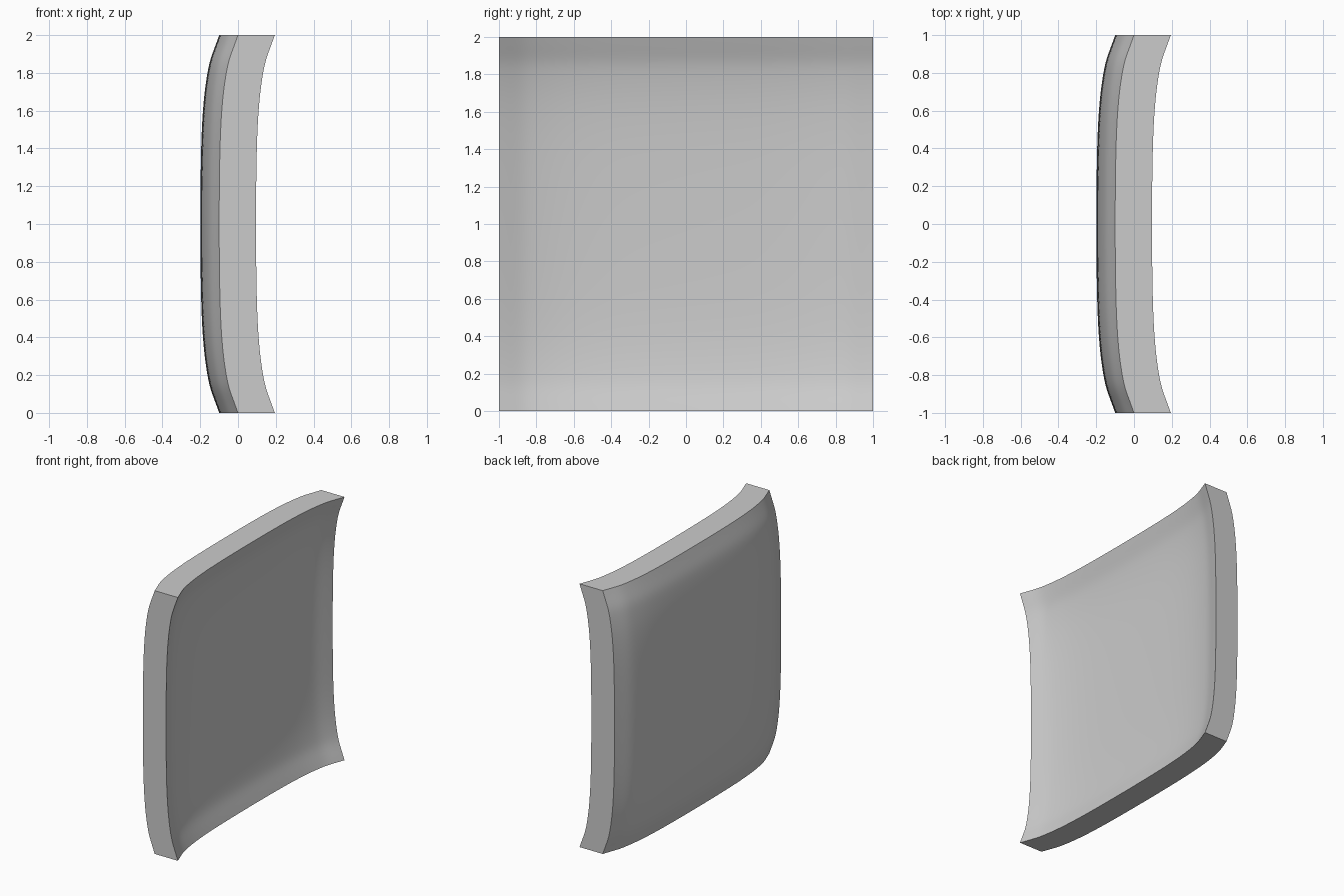
import bpy, bmesh, math

cube = bpy.data.objects.get("Cube")
if cube:
    bpy.data.objects.remove(cube, do_unlink=True)

THICKNESS = 0.195

# Half profile: distance from the middle, depth of the dish there
HALF = [(0.2, -0.099), (0.4, -0.096), (0.55, -0.09), (0.68, -0.08),
        (0.78, -0.066), (0.85, -0.053), (0.9, -0.037), (0.95, -0.018), (1.0, 0.0)]
PROFILE = [(-t, d) for t, d in reversed(HALF)] + [(0.0, -0.1)] + HALF


def make_material(name, colour):
    mat = bpy.data.materials.new(name)
    mat.use_nodes = True
    mat.diffuse_color = colour
    mat.node_tree.nodes["Principled BSDF"].inputs["Base Color"].default_value = colour
    return mat


def make_panel(name, mat):
    bm = bmesh.new()
    # Dished sheet, the sum of the profile along both directions
    rows = [[bm.verts.new((dy + dz, y, z + 1)) for y, dy in PROFILE]
            for z, dz in PROFILE]
    for low, high in zip(rows, rows[1:]):
        for i in range(len(low) - 1):
            bm.faces.new((low[i], high[i], high[i + 1], low[i + 1]))
    # Give the sheet its thickness
    sheet = bm.faces[:]
    new = bmesh.ops.extrude_face_region(bm, geom=sheet, use_keep_orig=True)["geom"]
    moved = [v for v in new if isinstance(v, bmesh.types.BMVert)]
    bmesh.ops.translate(bm, verts=moved, vec=(THICKNESS, 0, 0))
    bmesh.ops.recalc_face_normals(bm, faces=bm.faces[:])
    # Keep the rim and corner edges sharp under subdivision
    crease = bm.edges.layers.float.new("crease_edge")
    for e in bm.edges:
        if e.calc_face_angle(0) > math.radians(40):
            e[crease] = 1.0
    mesh = bpy.data.meshes.new(name)
    bm.to_mesh(mesh)
    bm.free()
    mesh.materials.append(mat)
    obj = bpy.data.objects.new(name, mesh)
    bpy.context.collection.objects.link(obj)
    sub = obj.modifiers.new("smooth_surface", "SUBSURF")
    sub.levels = sub.render_levels = 2
    return obj


panel = make_panel("dished_panel", make_material("plain_grey", (0.6, 0.6, 0.6, 1)))

# Smooth the broad faces, keep the rim crisp
bpy.context.view_layer.objects.active = panel
panel.select_set(True)
bpy.ops.object.shade_smooth_by_angle(angle=math.radians(40))
